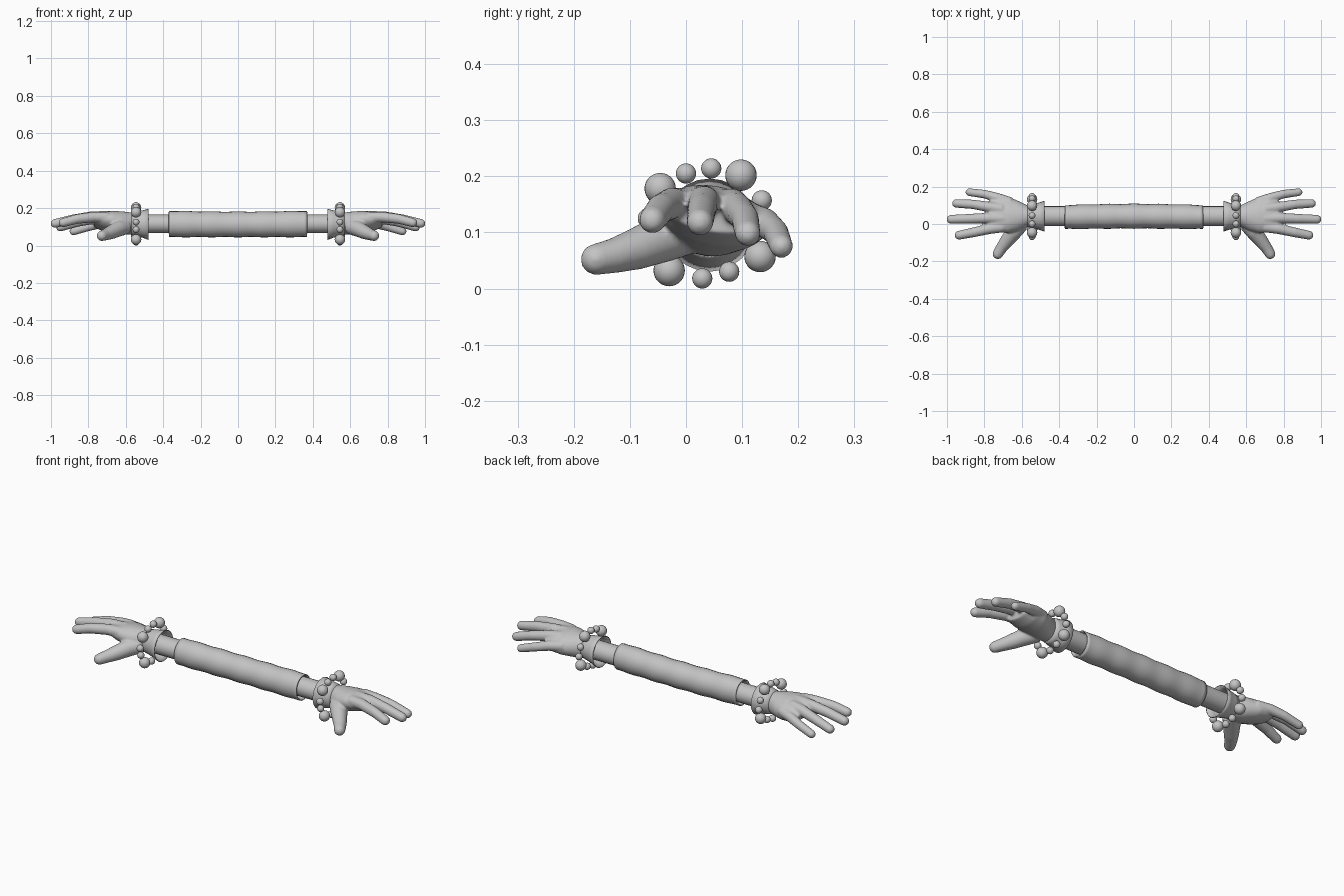
import bpy, bmesh, math
from mathutils import Vector

if "Cube" in bpy.data.objects:
    bpy.data.objects.remove(bpy.data.objects["Cube"])

grey = bpy.data.materials.new("light grey")
grey.diffuse_color = (0.55, 0.55, 0.55, 1)
grey.use_nodes = True
grey.node_tree.nodes["Principled BSDF"].inputs["Base Color"].default_value = grey.diffuse_color


def add_rings(bm, rings, capped=True):
    """Skin a list of rings, each (centre, side axis, up axis)."""
    n = 24
    loops = []
    for c, u, v in rings:
        loops.append([bm.verts.new(c + u * math.cos(2 * math.pi * i / n)
                                   + v * math.sin(2 * math.pi * i / n)) for i in range(n)])
    for a, b in zip(loops, loops[1:]):
        for i in range(n):
            j = (i + 1) % n
            bm.faces.new((a[i], a[j], b[j], b[i]))
    if capped:
        bm.faces.new(loops[0][::-1])
        bm.faces.new(loops[-1])


def sections(stations):
    """Elliptical sections across x: x, y, z, half width, half height, tilt."""
    out = []
    for x, y, z, ry, rz, tilt in stations:
        c, s = math.cos(tilt), math.sin(tilt)
        out.append((Vector((x, y, z)), Vector((0, c, s)) * ry, Vector((0, -s, c)) * rz))
    return out


def digit(points):
    """Round tapering finger with a domed tip: x, y, z, radius."""
    P = [Vector(p[:3]) for p in points]
    out = []
    for i, p in enumerate(P):
        t = (P[min(i + 1, len(P) - 1)] - P[max(i - 1, 0)]).normalized()
        u = Vector((0, 0, 1)).cross(t).normalized()
        v = t.cross(u)
        r = points[i][3]
        out.append((p, u * r, v * r))
    for a in (20, 40, 60, 78):
        k = math.cos(math.radians(a)) * r
        out.append((p + t * r * math.sin(math.radians(a)), u * k, v * k))
    return out


def finish(bm, name, mirror=True):
    bmesh.ops.recalc_face_normals(bm, faces=bm.faces)
    me = bpy.data.meshes.new(name)
    for f in bm.faces:
        f.smooth = True
    bm.to_mesh(me)
    bm.free()
    me.materials.append(grey)
    ob = bpy.data.objects.new(name, me)
    bpy.context.collection.objects.link(ob)
    if mirror:
        ob.modifiers.new("mirror", 'MIRROR').use_mirror_merge = False
    return ob


def hollow(ob, thickness):
    m = ob.modifiers.new("wall", 'SOLIDIFY')
    m.thickness = thickness
    m.offset = -1
    bpy.context.view_layer.objects.active = ob
    ob.select_set(True)
    bpy.ops.object.shade_smooth_by_angle(angle=math.radians(40))
    ob.select_set(False)


# hands: palm and digits fused into one smooth skin
bm = bmesh.new()
add_rings(bm, sections([
    (.53, .042, .117, .050, .057, 0), (.57, .042, .117, .058, .060, -.05),
    (.62, .043, .120, .082, .062, -.15), (.67, .048, .125, .098, .058, -.2),
    (.72, .052, .128, .100, .050, -.2), (.77, .045, .135, .085, .034, -.2)]))
digits = [
    [(.60, 0, .10, .04), (.64, -.04, .09, .043), (.68, -.09, .07, .037),
     (.71, -.13, .058, .031), (.728, -.16, .052, .028)],
    [(.70, -.015, .15, .03), (.77, -.025, .152, .028), (.86, -.045, .142, .026), (.935, -.06, .122, .024)],
    [(.70, .03, .155, .03), (.78, .032, .155, .028), (.88, .028, .14, .026), (.978, .025, .118, .024)],
    [(.70, .08, .15, .03), (.77, .09, .143, .028), (.86, .105, .125, .025), (.95, .11, .098, .023)],
    [(.66, .115, .125, .028), (.73, .14, .118, .026), (.80, .16, .10, .023), (.88, .17, .075, .021)]]
for d in digits:
    add_rings(bm, digit(d))
hand = finish(bm, "hands", mirror=False)
m = hand.modifiers.new("fuse", 'REMESH')
m.mode = 'VOXEL'
m.voxel_size = 0.005
m.use_smooth_shade = True
m = hand.modifiers.new("soften", 'SMOOTH')
m.factor = 0.5
m.iterations = 8
hand.modifiers.new("mirror", 'MIRROR').use_mirror_merge = False

# forearms running through the sleeve
bm = bmesh.new()
add_rings(bm, sections([(x, .042, .116, .053, .050, 0) for x in (-.54, -.3, 0, .3, .54)]))
arm = finish(bm, "forearms", mirror=False)
bpy.context.view_layer.objects.active = arm
arm.select_set(True)
bpy.ops.object.shade_smooth_by_angle(angle=math.radians(40))
arm.select_set(False)

# long sleeve, open at both ends and slightly wrinkled
bm = bmesh.new()
N = 40
rows = []
for i in range(N + 1):
    x = -.37 + .74 * i / N
    k = math.cos(x / .37 * math.pi / 2)
    w = .0015 * math.cos(x * 45)
    rows.append((x, .037 + .005 * k, .115 - .002 * k, .064 + .002 * k + w, .070 - .002 * k + w, 0))
add_rings(bm, sections(rows), capped=False)
hollow(finish(bm, "sleeve", mirror=False), .006)

# flared cuffs, wide towards the elbow
bm = bmesh.new()
add_rings(bm, sections([(.48, .042, .113, .082, .083, 0), (.51, .042, .115, .072, .073, 0),
                        (.545, .042, .117, .064, .066, 0), (.57, .042, .117, .059, .061, 0)]), capped=False)
hollow(finish(bm, "cuffs"), .004)

# bead bracelets: one large bead, then two small ones
beads = [(-.046, .178), (0, .205), (.045, .214), (.098, .202), (.135, .157), (.148, .110),
         (.132, .057), (.077, .030), (.029, .018), (-.030, .032), (-.063, .085), (-.068, .125)]
bm = bmesh.new()
for i, (y, z) in enumerate(beads):
    r = .028 if i % 3 == 0 else .018
    ret = bmesh.ops.create_uvsphere(bm, u_segments=24, v_segments=14, radius=r)
    bmesh.ops.translate(bm, verts=ret["verts"], vec=(.545, y, z))
finish(bm, "bracelet_beads")
